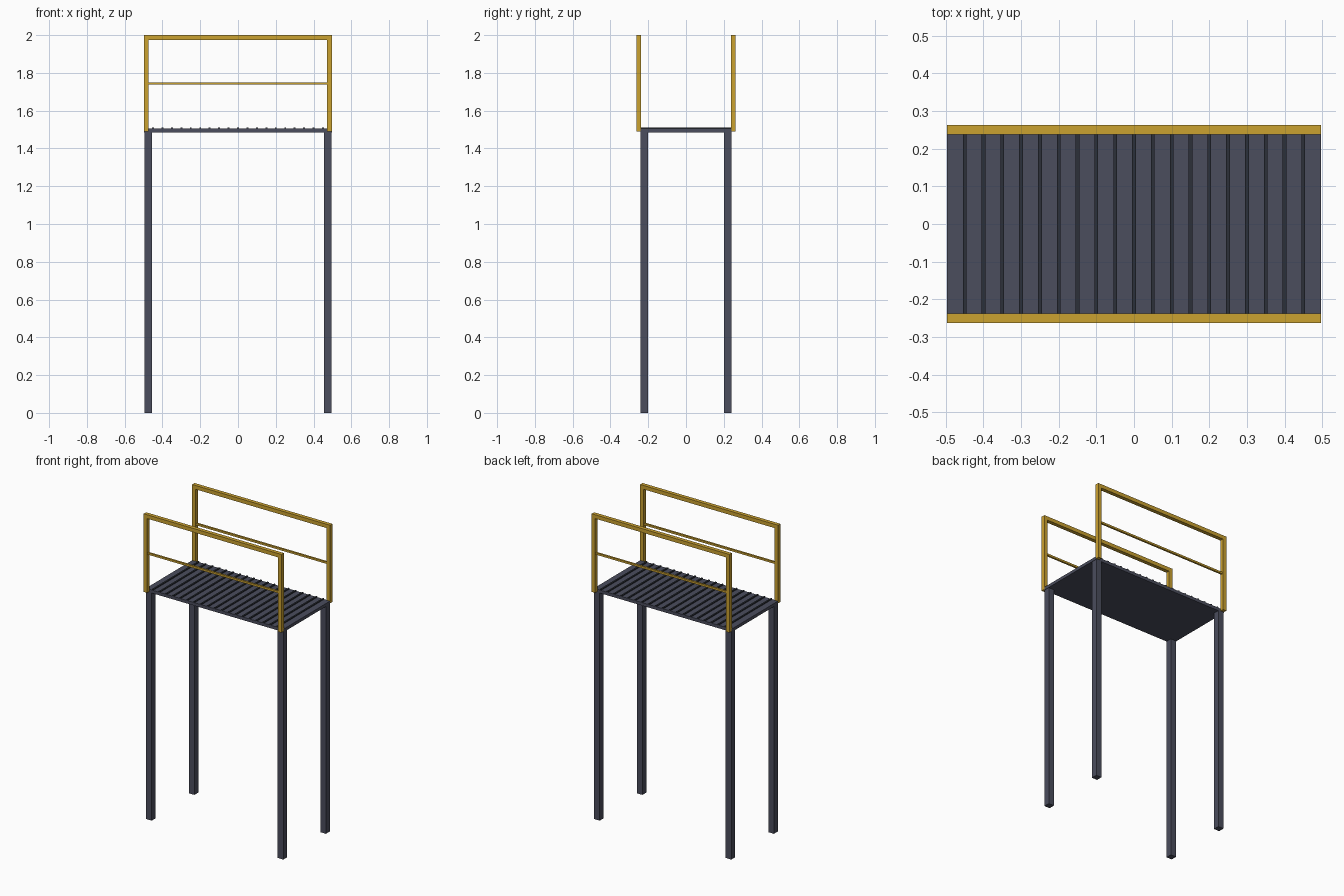
import bpy

cube = bpy.data.objects.get("Cube")
if cube:
    bpy.data.objects.remove(cube, do_unlink=True)


def material(name, rgb):
    m = bpy.data.materials.new(name)
    m.use_nodes = True
    color = (*rgb, 1)
    m.diffuse_color = color
    m.node_tree.nodes["Principled BSDF"].inputs["Base Color"].default_value = color
    return m


STEEL = material("slate grey steel", (0.07, 0.075, 0.11))
DARK = material("dark tread metal", (0.025, 0.03, 0.04))
YELLOW = material("safety yellow", (0.60, 0.36, 0.03))


def box(name, center, size, mat):
    bpy.ops.mesh.primitive_cube_add(size=1, location=center)
    ob = bpy.context.object
    ob.name = name
    ob.scale = size
    bpy.ops.object.transform_apply(location=False, rotation=False, scale=True)
    ob.data.materials.append(mat)
    return ob


# Deck plate with raised anti-slip ribs
box("deck", (0, 0, 1.495), (0.995, 0.48, 0.02), STEEL)
for i in range(-9, 10):
    box("deck_rib", (i * 0.05, 0, 1.506), (0.01, 0.478, 0.01), DARK)

sides = (("front", -1), ("back", 1))
ends = (("right", -1), ("left", 1))
TUBE = 0.025

for depth, sy in sides:
    # Handrail and mid rail
    box(f"{depth}_top_rail", (0, sy * 0.25, 1.9875), (0.995, TUBE, TUBE), YELLOW)
    box(f"{depth}_mid_rail", (0, sy * 0.25, 1.744), (0.96, 0.0125, 0.0125), YELLOW)
    for hand, sx in ends:
        # Rail post and supporting leg at each corner
        box(f"{depth}_{hand}_post", (sx * 0.485, sy * 0.25, 1.7325),
            (TUBE, TUBE, 0.485), YELLOW)
        box(f"{depth}_{hand}_leg", (sx * 0.475, sy * 0.22, 0.7425),
            (0.04, 0.04, 1.485), STEEL)
